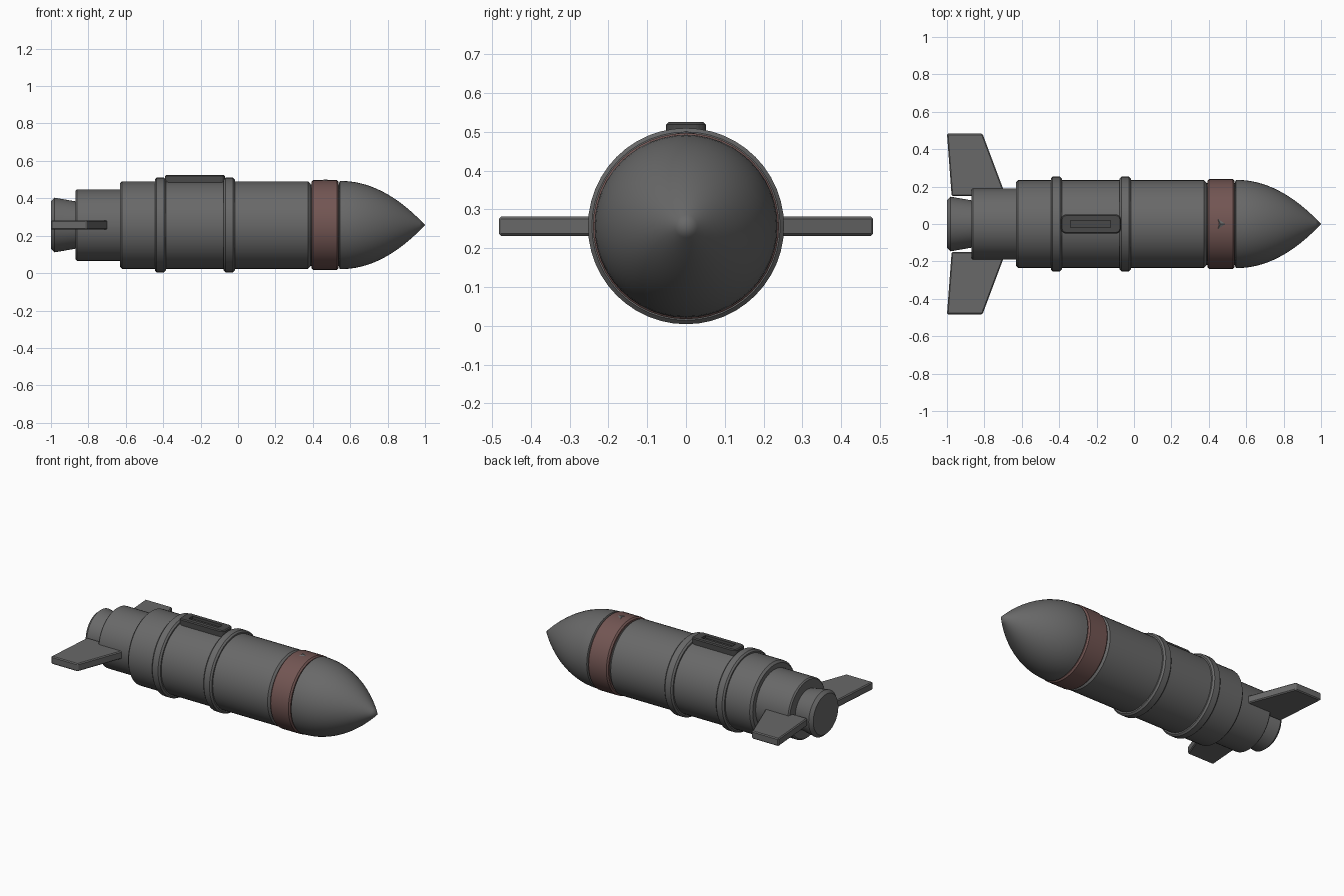
import bpy, bmesh, math

if "Cube" in bpy.data.objects:
    bpy.data.objects.remove(bpy.data.objects["Cube"])

AXIS_Z = 0.257
SIDES = 48


def material(name, rgb):
    m = bpy.data.materials.new(name)
    m.diffuse_color = (*rgb, 1)
    m.use_nodes = True
    m.node_tree.nodes["Principled BSDF"].inputs["Base Color"].default_value = m.diffuse_color
    return m


GREY = material("dark grey", (0.14, 0.14, 0.14))
CHARCOAL = material("charcoal", (0.065, 0.065, 0.065))
RED = material("dull red", (0.17, 0.092, 0.086))


def finish(name, bm, mat, smooth=True):
    bmesh.ops.recalc_face_normals(bm, faces=bm.faces)
    mesh = bpy.data.meshes.new(name)
    bm.to_mesh(mesh)
    bm.free()
    mesh.materials.append(mat)
    ob = bpy.data.objects.new(name, mesh)
    bpy.context.collection.objects.link(ob)
    if smooth:
        bpy.ops.object.select_all(action='DESELECT')
        ob.select_set(True)
        bpy.context.view_layer.objects.active = ob
        bpy.ops.object.shade_smooth_by_angle(angle=math.radians(30))
    return ob


def lathe(name, profile, mat):
    """Closed solid turned round the long axis from (x, radius) points."""
    bm = bmesh.new()
    rings = []
    for x, r in profile:
        count = 1 if r == 0 else SIDES
        rings.append([bm.verts.new((x, r * math.sin(2 * math.pi * i / SIDES),
                                    AXIS_Z + r * math.cos(2 * math.pi * i / SIDES)))
                      for i in range(count)])
    for a, b in zip(rings, rings[1:]):
        for i in range(SIDES):
            j = (i + 1) % SIDES
            if len(b) == 1:
                bm.faces.new((a[i], a[j], b[0]))
            else:
                bm.faces.new((a[i], a[j], b[j], b[i]))
    for ring in (rings[0], rings[-1]):
        if len(ring) > 1:
            bm.faces.new(ring)
    return finish(name, bm, mat)


def drum(name, x0, x1, r, bevel, mat):
    return lathe(name, [(x0, r - bevel), (x0 + bevel, r), (x1 - bevel, r), (x1, r - bevel)], mat)


def prism(name, outline, z0, z1, mat, bevel=0.0):
    """Flat outline in x, y raised from z0 to z1."""
    bm = bmesh.new()
    low = [bm.verts.new((x, y, z0)) for x, y in outline]
    high = [bm.verts.new((x, y, z1)) for x, y in outline]
    bm.faces.new(low)
    bm.faces.new(high)
    for i in range(len(low)):
        j = (i + 1) % len(low)
        bm.faces.new((low[i], low[j], high[j], high[i]))
    ob = finish(name, bm, mat, False)
    if bevel:
        mod = ob.modifiers.new("edge", 'BEVEL')
        mod.width = bevel
        mod.segments = 1
    return ob


# Turned body sections
lathe("tail_nozzle", [(-1.0, 0.128), (-0.98, 0.146), (-0.86, 0.125)], GREY)
drum("tail_section", -0.87, -0.62, 0.191, 0.008, GREY)
drum("main_body", -0.632, 0.388, 0.234, 0.013, GREY)
lathe("seam_core", [(0.37, 0.218), (0.56, 0.218)], GREY)
drum("warning_band", 0.393, 0.537, 0.24, 0.009, RED)
for label, x in (("rear", -0.415), ("front", -0.047)):
    drum(label + "_ring", x - 0.03, x + 0.03, 0.253, 0.01, GREY)

# Pointed nose
nose = [(0.54, 0.225), (0.545, 0.236)]
for i in range(1, 17):
    t = i / 16
    nose.append((0.545 + 0.455 * t, 0.236 * (1 - t ** 2.05) if i < 16 else 0))
lathe("nose_cone", nose, GREY)

# Tail fins, one on each side
for side, s in (("left", 1), ("right", -1)):
    shape = [(-0.975, 0.15), (-1.0, 0.483), (-0.81, 0.483), (-0.685, 0.15)]
    prism(side + "_fin", [(x, s * y) for x, y in shape], 0.232, 0.282, GREY, 0.006)


def rounded(x0, x1, h, c):
    """Outline of a plate with rounded corners."""
    pts = []
    for cx, cy, start in ((x1 - c, h - c, 0), (x0 + c, h - c, 90),
                          (x0 + c, c - h, 180), (x1 - c, c - h, 270)):
        for k in range(4):
            a = math.radians(start + 30 * k)
            pts.append((cx + c * math.cos(a), cy + c * math.sin(a)))
    return pts


# Mounting plate with a long recessed slot
plate = prism("mounting_plate", rounded(-0.39, -0.07, 0.051, 0.025), 0.47, 0.525, CHARCOAL, 0.006)
cutter = prism("slot_cutter", [(-0.34, -0.02), (-0.125, -0.02), (-0.125, 0.02), (-0.34, 0.02)],
               0.508, 0.55, CHARCOAL)
cutter.hide_render = True
cutter.hide_set(True)
cut = plate.modifiers.new("slot", 'BOOLEAN')
cut.operation = 'DIFFERENCE'
cut.object = cutter

# Small raised arrow marker on the band
bm = bmesh.new()
peak = bm.verts.new((0.462, 0, 0.502))
base = [bm.verts.new(p) for p in ((0.505, 0, 0.494), (0.44, 0.045, 0.491),
                                  (0.452, 0, 0.494), (0.44, -0.045, 0.491))]
for i in range(4):
    bm.faces.new((base[i], base[(i + 1) % 4], peak))
bm.faces.new(base)
finish("arrow_marker", bm, GREY, False)
